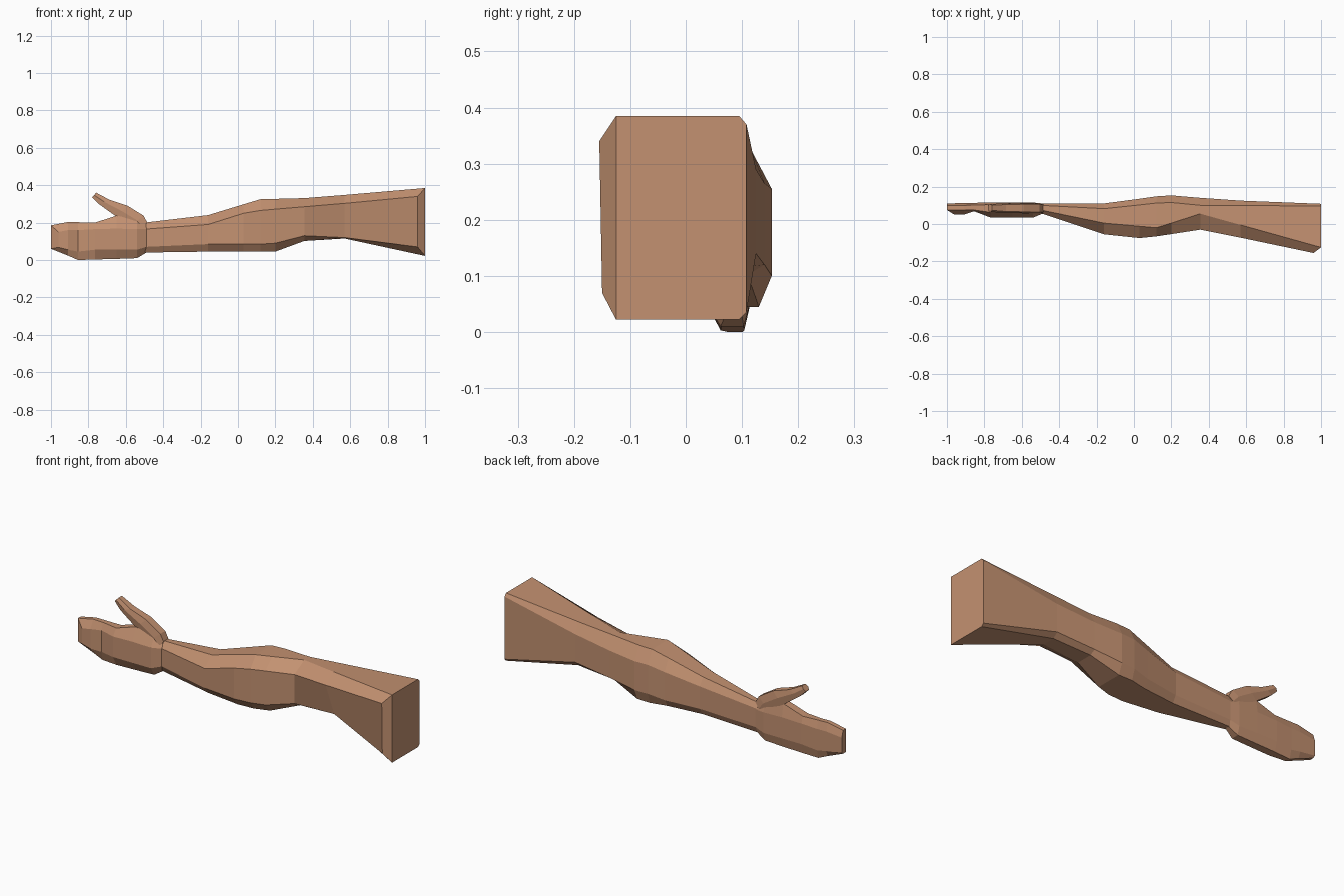
import bpy, bmesh

skin = bpy.data.materials.new("skin")
skin.diffuse_color = (0.55, 0.285, 0.165, 1)


def loft(name, rings):
    """Skin a row of equal rings and cap both ends (main cap plus front bevel)."""
    bm = bmesh.new()
    loops = [[bm.verts.new(p) for p in ring] for ring in rings]
    for a, b in zip(loops, loops[1:]):
        for i in range(len(a)):
            j = (i + 1) % len(a)
            bm.faces.new((a[i], a[j], b[j], b[i]))
    for end in (loops[0], loops[-1]):
        bm.faces.new(end[:6])
        if len(end) == 8:
            bm.faces.new((end[5], end[6], end[7], end[0]))
    bmesh.ops.recalc_face_normals(bm, faces=bm.faces)
    me = bpy.data.meshes.new(name)
    bm.to_mesh(me)
    bm.free()
    me.materials.append(skin)
    ob = bpy.data.objects.new(name, me)
    bpy.context.collection.objects.link(ob)
    return ob


# Arm sections: x, top front y, top back y, top z, back y, back upper z,
# back lower z, bottom back y, bottom front y, bottom z,
# front lower y and z, front upper y and z
sections = [
    (-.50, .075, .10, .200, .110, .170, .07, .10, .07, .040, .058, .07, .058, .165),
    (-.16, .005, .082, .240, .110, .200, .08, .09, -.02, .045, -.055, .085, -.055, .19),
    (.03, -.012, .102, .298, .135, .235, .085, .11, -.045, .045, -.075, .085, -.075, .25),
    (.12, -.020, .112, .325, .148, .255, .10, .13, -.04, .045, -.066, .085, -.066, .265),
    (.20, .005, .115, .327, .153, .255, .10, .13, -.015, .045, -.054, .09, -.054, .272),
    (.355, .055, .100, .331, .140, .265, .12, .11, .02, .102, -.030, .13, -.030, .285),
    (.57, -.005, .100, .348, .125, .290, .14, .10, .03, .115, .0, .12, -.073, .303),
    (1.0, -.125, .095, .385, .108, .370, .035, .095, -.125, .022, -.15, .07, -.155, .34),
]
rings = []
for x, tf, tb, zt, yb, zbu, zbl, bb, bf, zb, fl, zl, fu, zu in sections:
    xf = x - .04 if x == 1 else x  # slanted front corner of the cut end
    rings.append([(x, tf, zt), (x, tb, zt), (x, yb, zbu), (x, yb, zbl),
                  (x, bb, zb), (x, bf, zb), (xf, fl, zl), (xf, fu, zu)])
loft("arm", rings)

# Hand: x, bottom z, lower rim z, upper rim z, top z, front y, back y
hand = [
    (-.49, .040, .07, .165, .200, .055, .110),
    (-.54, .010, .055, .165, .215, .034, .115),
    (-.65, .006, .055, .168, .237, .034, .116),
    (-.765, .003, .055, .165, .200, .034, .116),
    (-.855, .000, .045, .160, .202, .068, .113),
    (-.91, .024, .055, .160, .203, .050, .112),
    (-1.0, .060, .068, .150, .185, .050, .110),
]
rings = []
for x, zb, zl, zu, zt, yf, yb in hand:
    f, b = min(yf + .028, .075), yb - .012
    xf = x + .04 if x == -1 else x  # slanted front of the fingertips
    rings.append([(x, f, zt), (x, b, zt), (x, yb, zu), (x, yb, zl),
                  (x, b, zb), (x, f, zb), (xf, yf, zl), (xf, yf, zu)])
loft("hand", rings)

# Thumb: upper x and z, lower x and z, front y, back y
thumb = [
    (-.485, .200, -.53, .150, .056, .110),
    (-.505, .237, -.57, .185, .056, .112),
    (-.590, .290, -.65, .232, .058, .112),
    (-.685, .321, -.745, .300, .060, .110),
    (-.758, .360, -.781, .335, .066, .106),
]
rings = []
for xu, zu, xl, zl, yf, yb in thumb:
    mid = (xu * .5 + xl * .5, zu * .5 + zl * .5)
    f, b = yf + .007, yb - .006
    rings.append([(xu, f, zu), (xu, b, zu), (mid[0], yb, mid[1]),
                  (xl, b, zl), (xl, f, zl), (mid[0], yf, mid[1])])
loft("thumb", rings)
